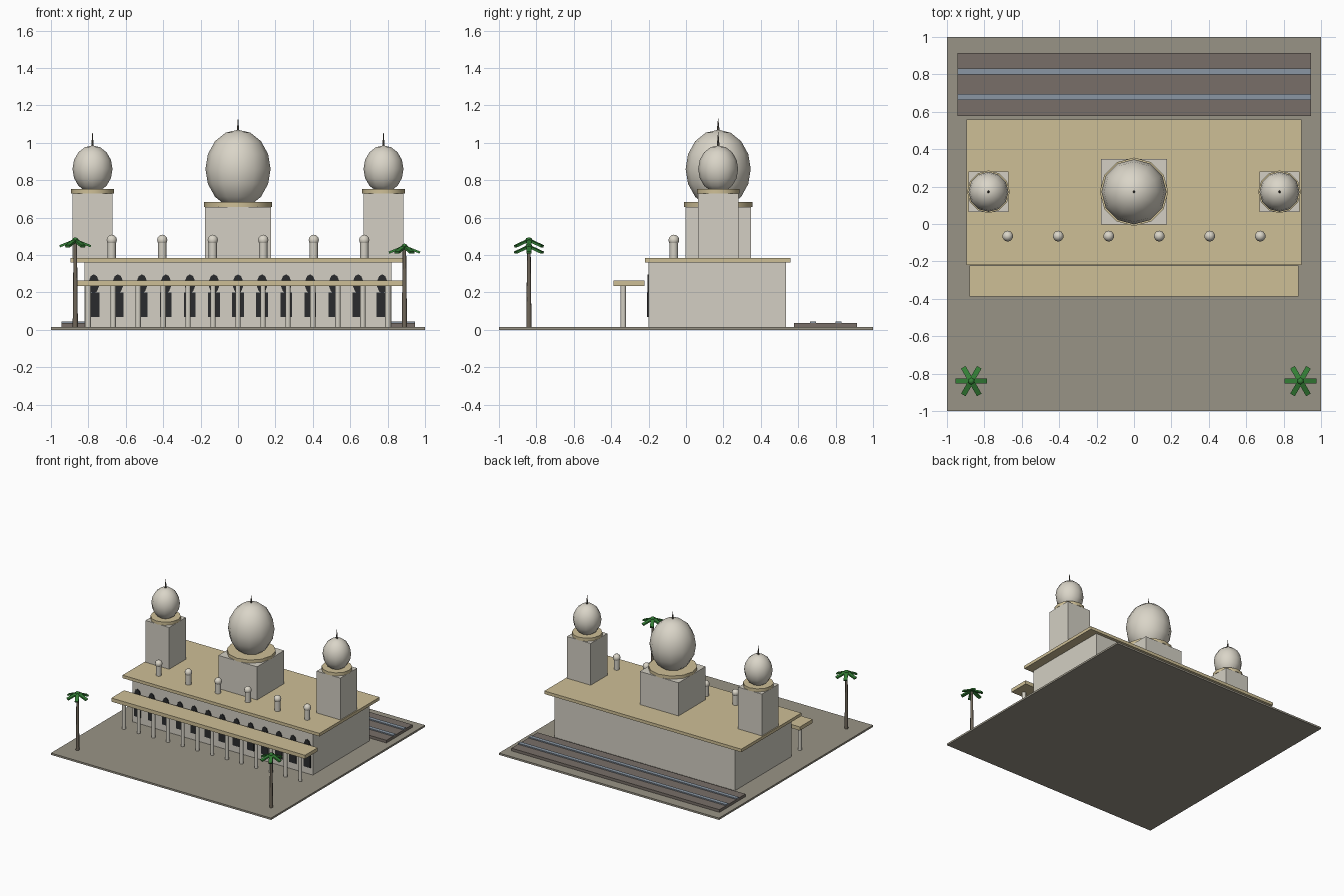
import bpy, math
from mathutils import Matrix, Vector

if "Cube" in bpy.data.objects:
    bpy.data.objects.remove(bpy.data.objects["Cube"])


def mat(name, r, g, b):
    m = bpy.data.materials.new(name)
    lin = [(c / 255 / 12.92) if c < 10 else ((c / 255 + 0.055) / 1.055) ** 2.4 for c in (r, g, b)]
    m.diffuse_color = (*lin, 1)
    m.use_nodes = True
    m.node_tree.nodes["Principled BSDF"].inputs["Base Color"].default_value = m.diffuse_color
    return m


STONE = mat("pale_stone", 211, 207, 195)
DOME = mat("dome_white", 218, 213, 200)
TAN = mat("tan_trim", 206, 191, 150)
PAVING = mat("paving", 153, 148, 134)
DARK = mat("dark_opening", 42, 43, 45)
BED = mat("brown_bed", 120, 111, 104)
RAIL = mat("blue_grey_rail", 138, 150, 163)
TRUNK = mat("palm_trunk", 112, 103, 90)
LEAF = mat("palm_leaf", 52, 128, 54)
METAL = mat("dark_metal", 100, 95, 85)


def finish(name, m, smooth=False):
    o = bpy.context.object
    o.name = name
    o.data.materials.append(m)
    if smooth:
        bpy.ops.object.shade_smooth_by_angle(angle=math.radians(50))
    return o


def box(name, m, x0, x1, y0, y1, z0, z1):
    bpy.ops.mesh.primitive_cube_add(size=1)
    o = finish(name, m)
    o.data.transform(Matrix.Translation(((x0 + x1) / 2, (y0 + y1) / 2, (z0 + z1) / 2))
                     @ Matrix.Diagonal((x1 - x0, y1 - y0, z1 - z0, 1)))
    return o


def post(name, m, x, y, z0, z1, r0, r1=None, n=12):
    bpy.ops.mesh.primitive_cone_add(vertices=n, radius1=r0, radius2=r0 if r1 is None else r1,
                                    depth=z1 - z0, location=(x, y, (z0 + z1) / 2))
    return finish(name, m, True)


def ball(name, m, x, y, z, r, rz, n=12, rings=8):
    bpy.ops.mesh.primitive_uv_sphere_add(segments=n, ring_count=rings, radius=1)
    o = finish(name, m)
    o.data.transform(Matrix.Diagonal((r, r, rz, 1)))
    o.location = (x, y, z)
    for p in o.data.polygons:
        p.use_smooth = True
    return o


# Ground, hall and roof
box("paved_base", PAVING, -1, 1, -1, 1, 0, 0.015)
box("main_hall", STONE, -0.82, 0.82, -0.2, 0.535, 0.015, 0.36)
box("main_roof", TAN, -0.895, 0.895, -0.22, 0.56, 0.36, 0.385)

# Front canopy with its columns
box("canopy_roof", TAN, -0.88, 0.88, -0.387, -0.222, 0.235, 0.265)
for i in range(13):
    post("canopy_column", STONE, (i - 6) * 0.1335, -0.335, 0.015, 0.235, 0.015, n=10)

# Arched openings on the front wall: upright plate plus rounded head
for i in range(13):
    x = (i - 6) * 0.1285
    box("window_plate", DARK, x - 0.031, x + 0.031, -0.208, -0.2, 0.07, 0.2)
    bpy.ops.mesh.primitive_cylinder_add(vertices=10, radius=1, depth=1)
    head = finish("window_arch", DARK)
    head.data.transform(Matrix.Translation((x, -0.2035, 0.246))
                        @ Matrix.Diagonal((0.028, 0.007, 0.051, 1))
                        @ Matrix.Rotation(math.pi / 2, 4, 'X'))


# Towers: square shaft, round cap, dome and spike
def tower(name, x, half, z_cap, r_cap, z_dome, r, rz, z_tip):
    y = 0.172
    box(name + "_shaft", STONE, x - half, x + half, y - half, y + half, 0.385, z_cap)
    post(name + "_cap", TAN, x, y, z_cap, z_cap + 0.026, r_cap)
    ball(name + "_dome", DOME, x, y, z_dome, r, rz)
    post(name + "_spike", METAL, x, y, z_dome + rz - 0.01, z_tip, 0.008, 0.001, 6)


tower("centre_tower", 0, 0.176, 0.657, 0.183, 0.86, 0.174, 0.21, 1.13)
for s in (-1, 1):
    tower("side_tower", s * 0.778, 0.108, 0.728, 0.114, 0.86, 0.107, 0.126, 1.057)

# Small roof turrets
for i in range(6):
    x = (i - 2.5) * 0.27
    post("turret_post", STONE, x, -0.065, 0.385, 0.475, 0.023, n=10)
    ball("turret_ball", DOME, x, -0.065, 0.48, 0.029, 0.029, 10, 6)

# Track bed behind the hall
box("track_bed", BED, -0.945, 0.945, 0.577, 0.915, 0.015, 0.037)
for y in (0.68, 0.815):
    box("track_rail", RAIL, -0.945, 0.945, y - 0.016, y + 0.016, 0.037, 0.046)


# Palms: tapered trunk and six drooping fronds
def palm(x, y, z):
    post("palm_trunk", TRUNK, x, y, 0.015, z - 0.01, 0.014, 0.009, 8)
    ball("palm_heart", LEAF, x, y, z - 0.008, 0.02, 0.016, 6, 4)
    for k in range(6):
        f = box("palm_frond", LEAF, 0, 0.092, -0.014, 0.014, -0.012, 0)
        f.data.transform(Matrix.Translation(Vector((x, y, z)))
                         @ Matrix.Rotation(k * math.pi / 3, 4, 'Z')
                         @ Matrix.Rotation(math.radians(22), 4, 'Y'))


palm(-0.87, -0.84, 0.487)
palm(0.89, -0.84, 0.453)
